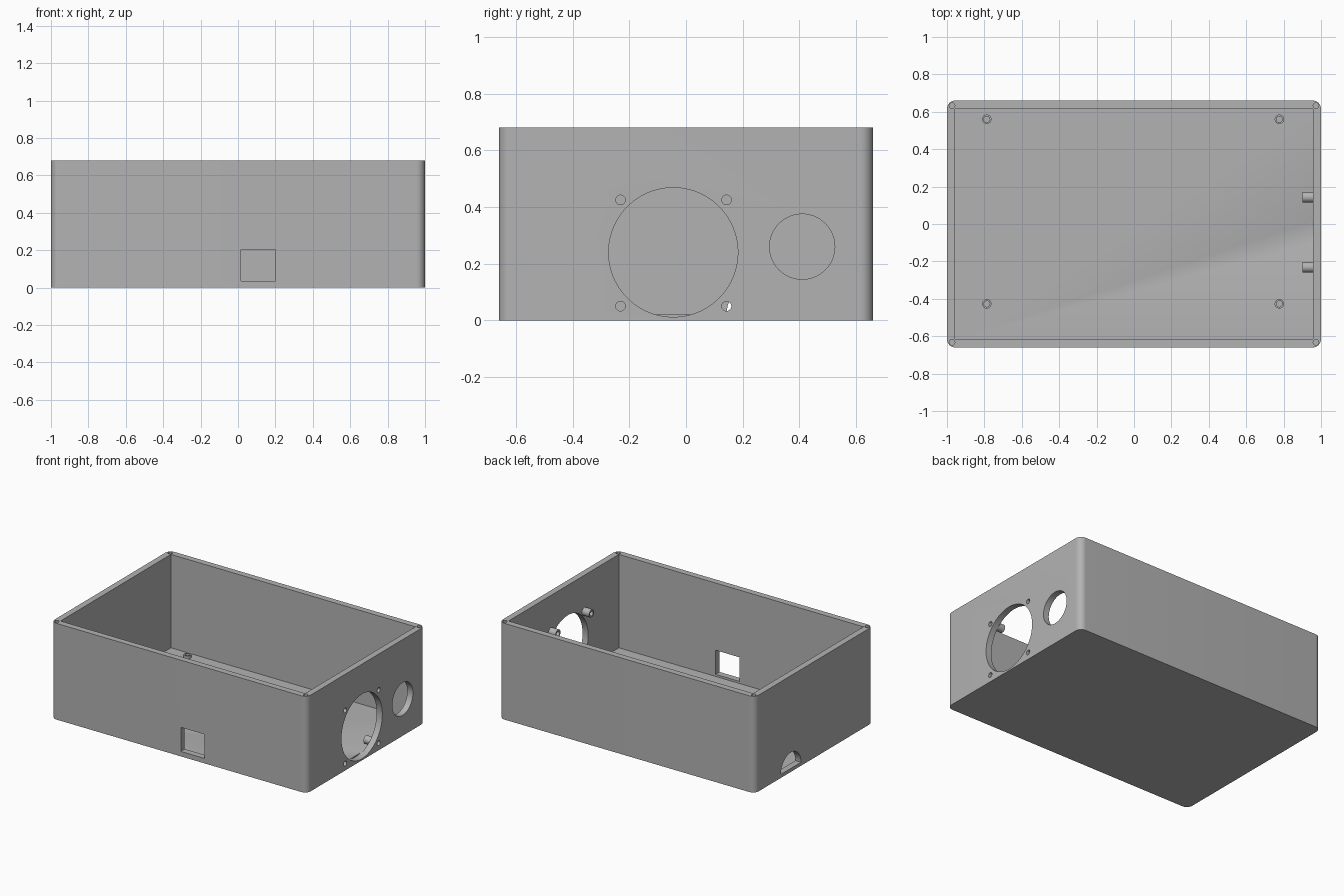
import bpy, bmesh
from math import pi, cos, sin
from mathutils import Vector

cube = bpy.data.objects.get("Cube")
if cube:
    bpy.data.objects.remove(cube, do_unlink=True)

grey = bpy.data.materials.new("plain grey")
grey.use_nodes = True
colour = (0.45, 0.45, 0.45, 1)
grey.diffuse_color = colour
grey.node_tree.nodes["Principled BSDF"].inputs["Base Color"].default_value = colour


def prism(name, outline, axis, start, end):
    """Extrude a 2D outline along x, y or z; the outline uses the other two axes in order."""
    def place(p, t):
        c = list(p)
        c.insert("xyz".index(axis), t)
        return Vector(c)
    bm = bmesh.new()
    face = bm.faces.new([bm.verts.new(place(p, start)) for p in outline])
    top = bmesh.ops.extrude_face_region(bm, geom=[face])["geom"]
    move = place((0, 0), end - start)
    bmesh.ops.translate(bm, vec=move, verts=[v for v in top if isinstance(v, bmesh.types.BMVert)])
    bmesh.ops.recalc_face_normals(bm, faces=bm.faces)
    mesh = bpy.data.meshes.new(name)
    bm.to_mesh(mesh)
    bm.free()
    mesh.materials.append(grey)
    obj = bpy.data.objects.new(name, mesh)
    bpy.context.collection.objects.link(obj)
    return obj


def arc(u, v, r, a0=0, a1=2 * pi, n=48, closed=False):
    count = n + 1 if closed else n
    return [(u + r * cos(a0 + (a1 - a0) * i / n), v + r * sin(a0 + (a1 - a0) * i / n))
            for i in range(count)]


def rect(u0, u1, v0, v1):
    return [(u0, v0), (u1, v0), (u1, v1), (u0, v1)]


def cut(target, cutters):
    """Subtract the cutters from the target, then delete them."""
    bpy.context.view_layer.objects.active = target
    for c in cutters:
        c.hide_render = True
        mod = target.modifiers.new("cut", 'BOOLEAN')
        mod.operation, mod.solver, mod.object = 'DIFFERENCE', 'EXACT', c
        bpy.ops.object.modifier_apply(modifier=mod.name)
        bpy.data.objects.remove(c, do_unlink=True)


def smooth(obj):
    bpy.ops.object.select_all(action='DESELECT')
    obj.select_set(True)
    bpy.context.view_layer.objects.active = obj
    bpy.ops.object.shade_smooth_by_angle(angle=0.6)


W, D, H = 1.0, 0.66, 0.68      # half width, half depth, height
WALL, FLOOR, R = 0.044, 0.02, 0.045

# Rounded outer box
outline = []
for k, (sx, sy) in enumerate([(1, 1), (-1, 1), (-1, -1), (1, -1)]):
    outline += arc(sx * (W - R), sy * (D - R), R, k * pi / 2, (k + 1) * pi / 2, 12, True)
case = prism("case", outline, "z", 0, H)

# Square-cornered cavity, then the wall openings
ix, iy = W - WALL, D - WALL
cutters = [
    prism("cavity", rect(-ix, ix, -iy, iy), "z", FLOOR, H + 0.1),
    prism("front_window", rect(0.015, 0.2, 0.035, 0.205), "y", -D - 0.1, -iy + 0.02),
    prism("fan_opening", arc(-0.045, 0.24, 0.228, n=96), "x", ix - 0.005, W + 0.1),
    prism("round_opening", arc(0.41, 0.26, 0.115, n=64), "x", ix - 0.02, W + 0.1),
    prism("arch_opening", arc(0.257, 0.025, 0.113, 0, pi, 32, True), "x", -W - 0.1, -ix + 0.02),
]
fan_screws = [(y, z) for y in (-0.231, 0.143) for z in (0.05, 0.425)]
for y, z in fan_screws:
    cutters.append(prism("fan_screw_hole", arc(y, z, 0.017, n=24), "x", ix - 0.02, W + 0.1))
# Lid screw holes in the rim corners
for sx in (-1, 1):
    for sy in (-1, 1):
        cutters.append(prism("lid_screw_hole", arc(sx * 0.973, sy * 0.633, 0.015, n=24),
                             "z", H - 0.12, H + 0.1))
cut(case, cutters)
smooth(case)

# Hollow bosses behind the fan screw holes
for y, z in fan_screws:
    boss = prism("fan_screw_boss", arc(y, z, 0.028, n=32), "x", 0.9, ix + 0.004)
    cut(boss, [prism("bore", arc(y, z, 0.017, n=24), "x", 0.8, W)])
    smooth(boss)

# Short board standoffs on the floor
for x in (-0.787, 0.777):
    for y in (-0.427, 0.56):
        post = prism("board_standoff", arc(x, y, 0.025, n=32), "z", FLOOR - 0.004, 0.04)
        cut(post, [prism("bore", arc(x, y, 0.016, n=24), "z", FLOOR + 0.001, 0.1)])
        smooth(post)
